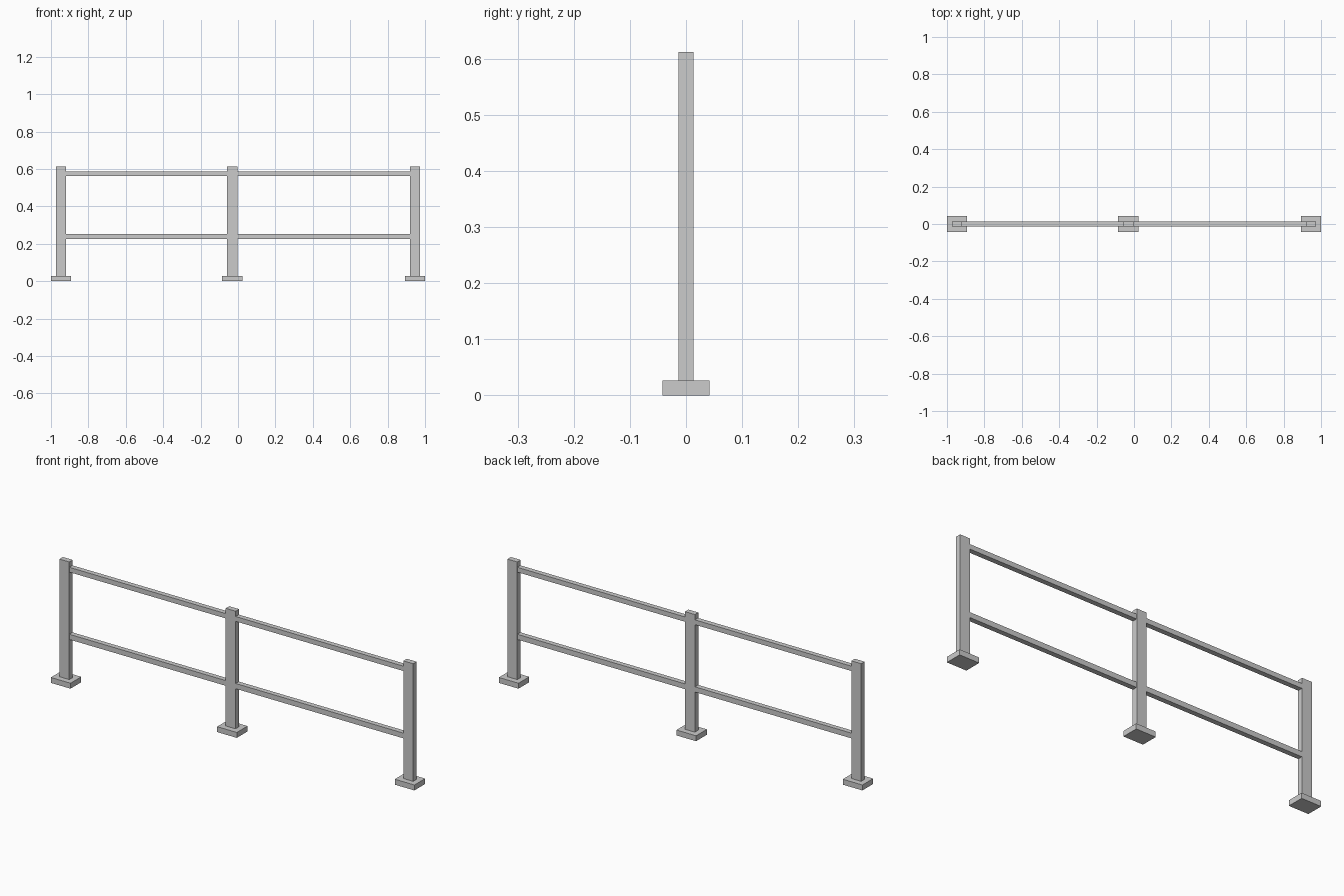
import bpy

if "Cube" in bpy.data.objects:
    bpy.data.objects.remove(bpy.data.objects["Cube"])


def box(name, x0, x1, y0, y1, z0, z1):
    bpy.ops.mesh.primitive_cube_add(size=1, location=((x0 + x1) / 2, (y0 + y1) / 2, (z0 + z1) / 2))
    ob = bpy.context.object
    ob.name = name
    ob.scale = (x1 - x0, y1 - y0, z1 - z0)
    bpy.ops.object.transform_apply(location=False, rotation=False, scale=True)
    return ob


posts = {"left": -0.946, "middle": -0.031, "right": 0.946}
half = 0.027

# Posts standing on foot plates
for side, x in posts.items():
    box(side + "_foot", x - 0.054, x + 0.054, -0.042, 0.042, 0, 0.027)
    box(side + "_post", x - half, x + half, -0.0135, 0.0135, 0.027, 0.612)

# Two rails in each bay between neighbouring posts
for a, b in (("left", "middle"), ("middle", "right")):
    for level, z0, z1 in (("lower", 0.226, 0.252), ("upper", 0.561, 0.585)):
        box(f"{level}_rail_{a}_{b}", posts[a] + half, posts[b] - half, -0.0125, 0.0125, z0, z1)
